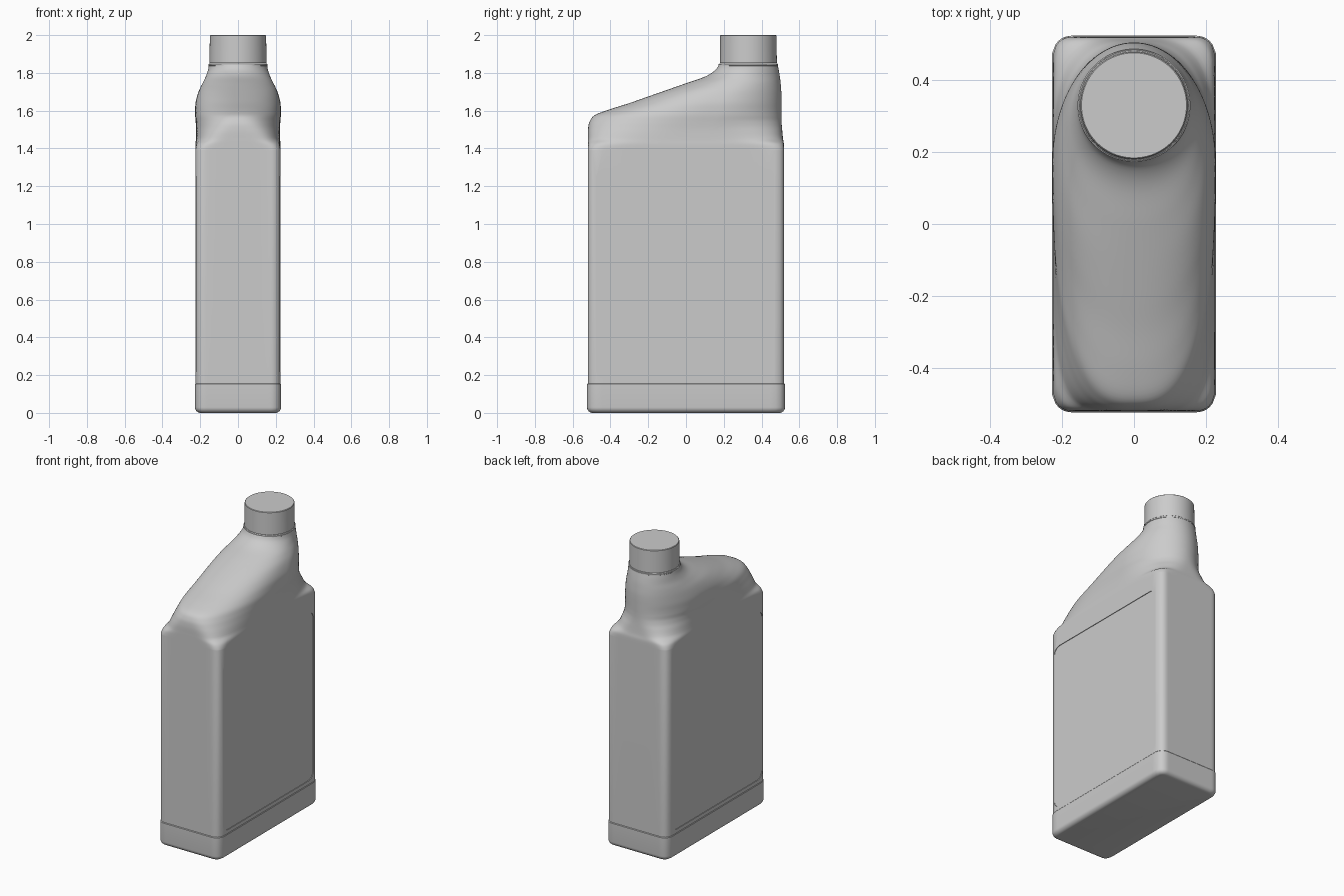
import bpy, bmesh, math
from mathutils import Vector

if "Cube" in bpy.data.objects:
    bpy.data.objects.remove(bpy.data.objects["Cube"])

SEG = 192
grey = bpy.data.materials.new("light_grey_plastic")
grey.diffuse_color = (0.6, 0.6, 0.6, 1)
grey.use_nodes = True
grey.node_tree.nodes["Principled BSDF"].inputs["Base Color"].default_value = grey.diffuse_color


def rounded_rect(t, w, yf, yb, r):
    """Point of a rounded rectangle for ring angle t."""
    c, s = math.cos(t), math.sin(t)
    m = max(abs(c), abs(s))
    a, b, yc = w, (yb - yf) / 2, (yb + yf) / 2
    p = Vector((a * c / m, b * s / m))
    q = Vector((max(r - a, min(a - r, p.x)), max(r - b, min(b - r, p.y))))
    d = p - q
    if d.length > 1e-9:
        q += d.normalized() * r
    return Vector((q.x, q.y + yc))


def oval(t, w, yf, yb, yc, nf, nb):
    """Point of a superellipse whose front and back halves differ."""
    c, s = math.cos(t), math.sin(t)
    n, b = (nb, yb - yc) if s > 0 else (nf, yc - yf)
    k = (abs(c) ** n + abs(s) ** n) ** (-1 / n)
    return Vector((w * c * k, yc + b * s * k))


def loft(name, rings):
    bm = bmesh.new()
    loops = [[bm.verts.new(p) for p in ring] for ring in rings]
    for lo, hi in zip(loops, loops[1:]):
        for i in range(SEG):
            j = (i + 1) % SEG
            bm.faces.new((lo[i], lo[j], hi[j], hi[i]))
    bm.faces.new(loops[0][::-1])
    bm.faces.new(loops[-1])
    mesh = bpy.data.meshes.new(name)
    bm.to_mesh(mesh)
    bm.free()
    ob = bpy.data.objects.new(name, mesh)
    bpy.context.collection.objects.link(ob)
    mesh.materials.append(grey)
    return ob


def smooth(ob, angle=32):
    bpy.ops.object.select_all(action='DESELECT')
    ob.select_set(True)
    bpy.context.view_layer.objects.active = ob
    bpy.ops.object.shade_smooth_by_angle(angle=math.radians(angle))


ANG = [2 * math.pi * (i + 0.5) / SEG for i in range(SEG)]


def rect_ring(z, w, l, r):
    return [(*rounded_rect(t, w, -l, l, r), z) for t in ANG]


def circle_ring(z, r, y):
    return [(r * math.cos(t), y + r * math.sin(t), z) for t in ANG]


# Shoulder sections: z, half width, front y, back y, widest y, front and back power, oval blend
KEYS = [
    (1.39, .225, -.52, .52, .00, 9, 9, 0),
    (1.42, .225, -.52, .519, .03, 7, 7, .5),
    (1.45, .223, -.52, .514, .07, 5, 4, 1),
    (1.50, .222, -.519, .509, .11, 3.6, 2.7, 1),
    (1.54, .224, -.511, .506, .14, 2.9, 2.2, 1),
    (1.575, .227, -.485, .505, .16, 2.5, 2.05, 1),
    (1.605, .227, -.41, .505, .17, 2.3, 2, 1),
    (1.64, .225, -.30, .505, .18, 2.2, 2, 1),
    (1.675, .217, -.20, .505, .20, 2.2, 2, 1),
    (1.71, .205, -.10, .504, .23, 2.2, 2, 1),
    (1.745, .188, .00, .501, .27, 2.1, 2, 1),
    (1.78, .171, .10, .497, .30, 2, 2, 1),
    (1.815, .159, .155, .491, .325, 2, 2, 1),
    (1.85, .153, .177, .484, .33, 2, 2, 1),
]


def catmull(a, b, c, d, u):
    return 0.5 * (2 * b + (c - a) * u + (2 * a - 5 * b + 4 * c - d) * u * u
                  + (3 * b - a - 3 * c + d) * u ** 3)


def shoulder_ring(z, w, yf, yb, yc, nf, nb, s):
    s = max(0, min(1, s))
    return [(*rounded_rect(t, w, yf, yb, .05).lerp(oval(t, w, yf, yb, yc, nf, nb), s), z) for t in ANG]


# Bottle body: straight tank, sloping shoulder and neck in one skin
rings = [rect_ring(.145, .225, .52, .05)]
for i in range(len(KEYS) - 1):
    k = [KEYS[max(0, min(len(KEYS) - 1, i + o))] for o in (-1, 0, 1, 2)]
    for step in range(5):
        rings.append(shoulder_ring(*[catmull(*v, step / 5) for v in zip(*k)]))
rings.append(shoulder_ring(*KEYS[-1]))
body = loft("bottle_body", rings)

# Shallow label recess on both sides
for side in (-1, 1):
    bpy.ops.mesh.primitive_cube_add(size=1, location=(side * .245, -.005, .735))
    cutter = bpy.context.object
    cutter.name = "label_cutter"
    cutter.scale = (.048, .945, 1.11)
    bpy.ops.object.transform_apply(location=False, rotation=False, scale=True)
    bm = bmesh.new()
    bm.from_mesh(cutter.data)
    edges = [e for e in bm.edges if abs(e.verts[0].co.x - e.verts[1].co.x) > .01]
    bmesh.ops.bevel(bm, geom=edges, offset=.05, segments=6, profile=.5, affect='EDGES')
    bm.to_mesh(cutter.data)
    bm.free()
    cutter.data.materials.append(grey)
    mod = body.modifiers.new("label_recess", 'BOOLEAN')
    mod.operation, mod.solver, mod.object = 'DIFFERENCE', 'EXACT', cutter
    bpy.context.view_layer.objects.active = body
    bpy.ops.object.modifier_apply(modifier=mod.name)
    bpy.data.objects.remove(cutter)
smooth(body)

# Base band with rounded bottom edge
R = .03
base = [rect_ring(R - R * math.cos(a), .228 - R + R * math.sin(a), .524 - R + R * math.sin(a),
                  .055 - R + R * math.sin(a)) for a in [math.pi / 2 * i / 6 for i in range(7)]]
base += [rect_ring(.152, .228, .524, .055), rect_ring(.156, .225, .521, .052)]
smooth(loft("base_band", base))

# Neck collar and screw cap
smooth(loft("neck_collar", [circle_ring(1.832, .150, .33), circle_ring(1.838, .157, .33),
                            circle_ring(1.846, .157, .33), circle_ring(1.851, .150, .33)]))
smooth(loft("screw_cap", [circle_ring(1.852, .151, .33), circle_ring(1.997, .149, .33),
                          circle_ring(2.0, .146, .33)]))
